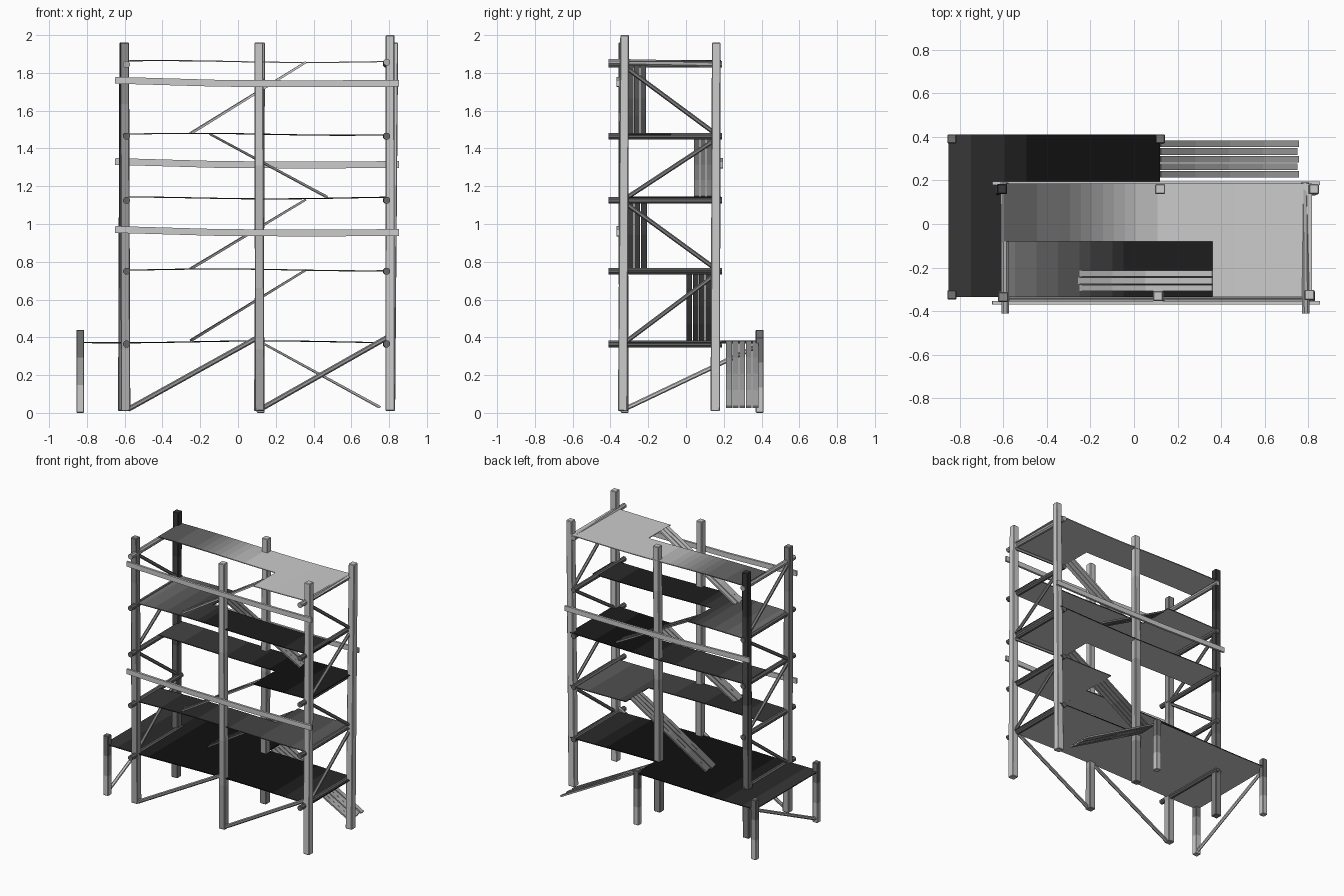
import bpy, bmesh, math
from mathutils import Vector

if "Cube" in bpy.data.objects:
    bpy.data.objects.remove(bpy.data.objects["Cube"])


def tone(b):
    """Weathered grey material; b = 1 is plain grey, 0 is black."""
    level = max(1, min(20, round(b * 20)))
    name = f"weathered_grey_{level}"
    mat = bpy.data.materials.get(name) or bpy.data.materials.new(name)
    c = 0.8 * (level / 20) ** 2.2
    mat.diffuse_color = (c, c, c, 1)
    mat.use_nodes = True
    mat.node_tree.nodes["Principled BSDF"].inputs["Base Color"].default_value = mat.diffuse_color
    return mat


def make_object(name, bm, mats, bevel=0):
    me = bpy.data.meshes.new(name)
    bm.to_mesh(me)
    bm.free()
    for m in mats:
        me.materials.append(m)
    ob = bpy.data.objects.new(name, me)
    bpy.context.collection.objects.link(ob)
    if bevel:
        m = ob.modifiers.new("worn_edges", 'BEVEL')
        m.width, m.segments = bevel, 1
    return ob


def beam(name, points, w, h, sides=4, end_scale=1.0, bevel=0.0, shade=(0.8, 0.8)):
    """Sweep a rectangle (or a round log) through points, shaded from start to end."""
    pts = [Vector(p) for p in points]
    d = (pts[-1] - pts[0]).normalized()
    side = d.cross(Vector((0, 1, 0)) if abs(d.z) > 0.9 else Vector((0, 0, 1))).normalized()
    up = side.cross(d)
    k = math.sqrt(2) if sides == 4 else 1
    bm = bmesh.new()
    rings = []
    for i, p in enumerate(pts):
        s = k * (1 + (end_scale - 1) * i / (len(pts) - 1)) / 2
        ring = []
        for j in range(sides):
            a = 2 * math.pi * (j + 0.5) / sides
            ring.append(bm.verts.new(p + side * (w * s * math.cos(a)) + up * (h * s * math.sin(a))))
        rings.append(ring)
    count = len(pts) - 1
    for i, (r0, r1) in enumerate(zip(rings, rings[1:])):
        for j in range(sides):
            n = (j + 1) % sides
            bm.faces.new((r0[j], r0[n], r1[n], r1[j])).material_index = i
    bm.faces.new(rings[0])
    bm.faces.new(rings[-1]).material_index = count - 1
    bmesh.ops.recalc_face_normals(bm, faces=bm.faces)
    mats = [tone(shade[0] + (shade[1] - shade[0]) * (i + 0.5) / count) for i in range(count)]
    return make_object(name, bm, mats, bevel)


def lookup(stops, x):
    """Linear interpolation in a short list of (x, value)."""
    for (xa, va), (xb, vb) in zip(stops, stops[1:]):
        if x <= xb:
            return va + (vb - va) * max(0, (x - xa) / (xb - xa))
    return stops[-1][1]


def deck(name, areas, z, phase, stops):
    """Thin uneven sheet of areas (x0, x1, y0, y1), stained on top along x."""
    bm = bmesh.new()
    mats = []
    for x0, x1, y0, y1 in areas:
        n = max(4, round((x1 - x0) / 0.05))
        rows = []
        for i in range(n + 1):
            x = x0 + (x1 - x0) * i / n
            dz = 0.005 * math.sin(4 * x + phase)
            rows.append([bm.verts.new((x, y, z + dz)) for y in (y0, y1)])
        for a, b in zip(rows, rows[1:]):
            m = tone(lookup(stops, (a[0].co.x + b[0].co.x) / 2))
            if m not in mats:
                mats.append(m)
            bm.faces.new((a[0], b[0], b[1], a[1])).material_index = mats.index(m)
    ob = make_object(name, bm, mats + [tone(1)])
    m = ob.modifiers.new("thickness", 'SOLIDIFY')
    m.thickness, m.offset = 0.006, 0
    m.material_offset = 40          # underside stays plain grey


def ramp(name, a, b, y0, y1, planks, shade):
    """Sloping walkway of lengthwise planks from (x, z) a to b."""
    pitch = (y1 - y0) / planks
    for i in range(planks):
        y = y0 + pitch * (i + 0.5)
        slip = 0.004 * (-1) ** i
        pts = [Vector((a[0] + slip, y, a[1])).lerp(Vector((b[0], y, b[1])), t / 4) for t in range(5)]
        beam(f"{name}_plank_{i}", pts, pitch * 0.86, 0.012, shade=shade)


# Tall posts: bottom (x, y), top (x, y, z), shade from bottom to top
tall = [("front_left_post", (-0.595, -0.33), (-0.60, -0.335, 1.96), (0.75, 0.6)),
        ("front_middle_post", (0.115, -0.33), (0.11, -0.33, 1.96), (0.7, 0.9)),
        ("front_right_post", (0.805, -0.335), (0.805, -0.325, 2.0), (0.9, 0.85)),
        ("back_left_post", (-0.61, 0.155), (-0.605, 0.16, 1.96), (0.6, 0.2)),
        ("back_middle_post", (0.11, 0.155), (0.12, 0.16, 1.96), (0.6, 0.9)),
        ("back_right_post", (0.807, 0.155), (0.825, 0.16, 1.96), (0.9, 0.9))]
for name, (x, y), top, shade in tall:
    pts = [Vector((x, y, 0.01)).lerp(Vector(top), t / 6) for t in range(7)]
    beam(name, pts, 0.05, 0.05, end_scale=0.92, bevel=0.004, shade=shade)

# Short posts under the ground-floor landing
for name, x, y, z in [("landing_front_post", -0.835, -0.325, 0.44),
                      ("landing_corner_post", -0.835, 0.39, 0.44),
                      ("landing_back_post", 0.12, 0.39, 0.40)]:
    pts = [(x, y, z * t / 3) for t in range(4)]
    beam(name, pts, 0.042, 0.042, bevel=0.004, shade=(0.95, 0.4))

# Decks, each with an opening for the ramp coming up from below
L, R, F, B, M = -0.595, 0.815, -0.335, 0.185, -0.08
deck("landing_deck", [(-0.85, 0.12, F, B), (-0.85, 0.12, B, 0.41), (0.12, R, F, B)], 0.376, 1,
     [(-0.85, 0.27), (-0.5, 0.13), (-0.2, 0.08), (0.4, 0.08), (0.8, 0.25)])
deck("second_deck", [(L, 0.36, F, M), (0.36, R, F, M), (0.36, R, M, B)], 0.757, 2,
     [(-0.6, 0.25), (-0.2, 0.2), (0.3, 0.3), (0.8, 0.4)])
deck("third_deck", [(L, 0.36, M, B), (0.36, R, M, B), (0.36, R, F, M)], 1.138, 4,
     [(-0.6, 0.3), (0.0, 0.22), (0.4, 0.1), (0.8, 0.15)])
deck("fourth_deck", [(L, -0.15, F, M), (-0.15, R, F, M), (L, -0.15, M, B)], 1.475, 2.5,
     [(-0.6, 0.5), (-0.3, 0.35), (0.0, 0.15), (0.4, 0.13), (0.8, 0.22)])
deck("top_deck", [(L, 0.36, M, B), (0.36, R, M, B), (0.36, R, F, M)], 1.86, 3.2,
     [(-0.6, 0.4), (-0.3, 0.45), (0.0, 0.75), (0.3, 1.0), (0.8, 1.0)])

# Ramps
ramp("ground_ramp", (0.75, 0.03), (0.12, 0.375), 0.21, 0.385, 5, (0.75, 0.6))
ramp("first_ramp", (-0.25, 0.383), (0.36, 0.757), 0.0, 0.135, 4, (0.4, 0.65))
ramp("second_ramp", (-0.25, 0.763), (0.36, 1.13), -0.31, -0.205, 3, (0.6, 0.65))
ramp("third_ramp", (0.47, 1.143), (-0.15, 1.477), 0.04, 0.14, 3, (0.6, 0.45))
ramp("top_ramp", (-0.25, 1.48), (0.36, 1.857), -0.31, -0.21, 3, (0.7, 0.95))

# Long rails, alternating front and back
for name, y, z in [("lower_front_rail", -0.36, 0.955), ("middle_back_rail", 0.187, 1.315),
                   ("upper_front_rail", -0.36, 1.745)]:
    beam(name, [(-0.65, y, z + 0.016), (-0.1, y, z), (0.4, y, z - 0.003), (0.852, y, z)],
         0.016, 0.036, shade=(0.85, 0.85))

# End cross logs and zigzag braces on both ends
levels = [0.365, 0.75, 1.125, 1.465, 1.845]
for side, x in (("left", -0.59), ("right", 0.788)):
    for i, z in enumerate(levels):
        lift = 0.012 if (i == 4 and side == "right") else 0.0
        beam(f"{side}_cross_log_{i}", [(x, -0.41, z + lift), (x - 0.004, 0.19, z)], 0.038, 0.038,
             sides=8, shade=(0.75, 0.75) if i == 4 else (0.45, 0.45))
    xb = x - 0.012 if side == "left" else x + 0.014
    for i in range(4):
        ya, yb = (-0.32, 0.16) if i % 2 == 0 else (0.16, -0.32)
        beam(f"{side}_end_brace_{i}", [(xb, ya, levels[i] + 0.01), (xb, yb, levels[i + 1] - 0.015)],
             0.024, 0.024, sides=6, shade=(0.55, 0.55))

# Ground-level diagonal braces
for name, x0, x1 in (("front_left_brace", -0.58, 0.115), ("front_right_brace", 0.12, 0.80)):
    beam(name, [(x0, -0.34, 0.02), (x1, -0.34, 0.405)], 0.027, 0.027, sides=6, shade=(0.65, 0.65))
beam("landing_brace", [(-0.835, -0.325, 0.02), (-0.835, 0.39, 0.36)], 0.024, 0.024, sides=6,
     shade=(0.85, 0.85))
